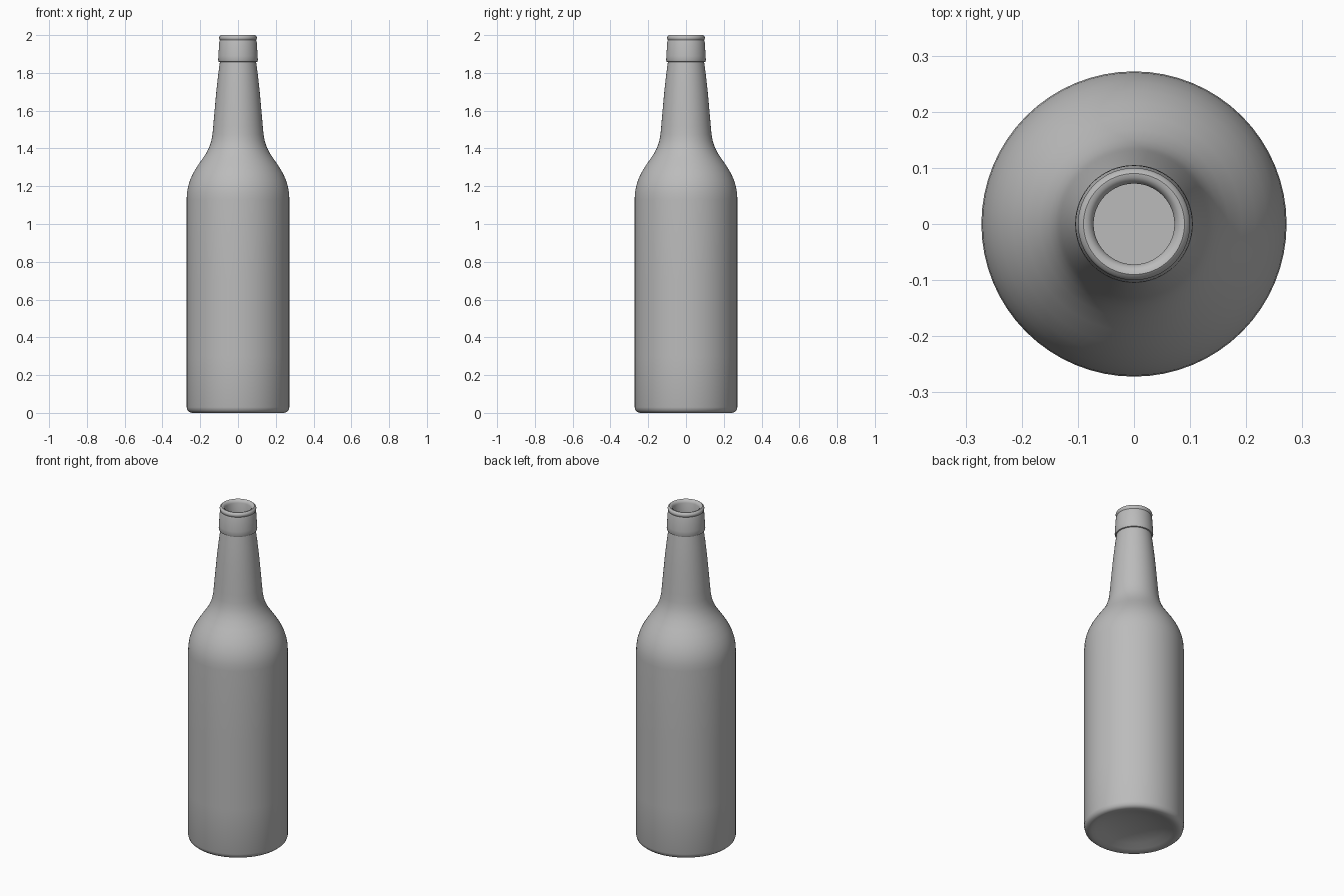
import bpy, bmesh, math

SEGMENTS = 64

glass = bpy.data.materials.new("grey glass")
glass.diffuse_color = (0.5, 0.5, 0.5, 1)


def lathe(name, profile, mat):
    """Spin (radius, height) points around z; radius 0 ends close the form."""
    bm = bmesh.new()
    verts = [bm.verts.new((r, 0, z)) for r, z in profile]
    edges = [bm.edges.new(pair) for pair in zip(verts, verts[1:])]
    bmesh.ops.spin(bm, geom=verts + edges, cent=(0, 0, 0), axis=(0, 0, 1),
                   angle=math.tau, steps=SEGMENTS, use_duplicate=False)
    bmesh.ops.remove_doubles(bm, verts=bm.verts, dist=1e-5)
    bmesh.ops.recalc_face_normals(bm, faces=bm.faces)
    mesh = bpy.data.meshes.new(name)
    bm.to_mesh(mesh)
    bm.free()
    mesh.materials.append(mat)
    obj = bpy.data.objects.new(name, mesh)
    bpy.context.collection.objects.link(obj)
    bpy.context.view_layer.objects.active = obj
    obj.select_set(True)
    bpy.ops.object.shade_smooth_by_angle(angle=math.radians(40))
    obj.select_set(False)
    return obj


# Raised hollow under the base, then the rounded heel
base = [(0, 0.045), (0.06, 0.042), (0.12, 0.034), (0.17, 0.021), (0.21, 0.007),
        (0.23, 0.001), (0.245, 0.0), (0.257, 0.004), (0.267, 0.013), (0.272, 0.03)]
# Straight body, shoulder and tapering neck
body = [(0.272, 0.3), (0.272, 0.7), (0.272, 1.13), (0.270, 1.165), (0.264, 1.2),
        (0.253, 1.235), (0.237, 1.27), (0.216, 1.305), (0.192, 1.34),
        (0.168, 1.375), (0.151, 1.41), (0.141, 1.44), (0.135, 1.475),
        (0.131, 1.52), (0.124, 1.6), (0.115, 1.7), (0.105, 1.79), (0.096, 1.857)]
# Collar, groove and rounded lip
mouth = [(0.102, 1.859), (0.105, 1.866), (0.104, 1.89), (0.099, 1.965),
         (0.096, 1.974), (0.099, 1.980), (0.100, 1.987), (0.097, 1.995),
         (0.090, 2.0), (0.083, 1.999), (0.076, 1.993), (0.072, 1.983)]
# Inner wall down to the inside floor
inside = [(0.072, 1.86), (0.092, 1.7), (0.106, 1.52), (0.112, 1.46),
          (0.130, 1.4), (0.170, 1.33), (0.212, 1.265), (0.238, 1.2),
          (0.246, 1.13), (0.246, 0.09), (0.235, 0.07), (0, 0.07)]

lathe("bottle", base + body + mouth + inside, glass)
